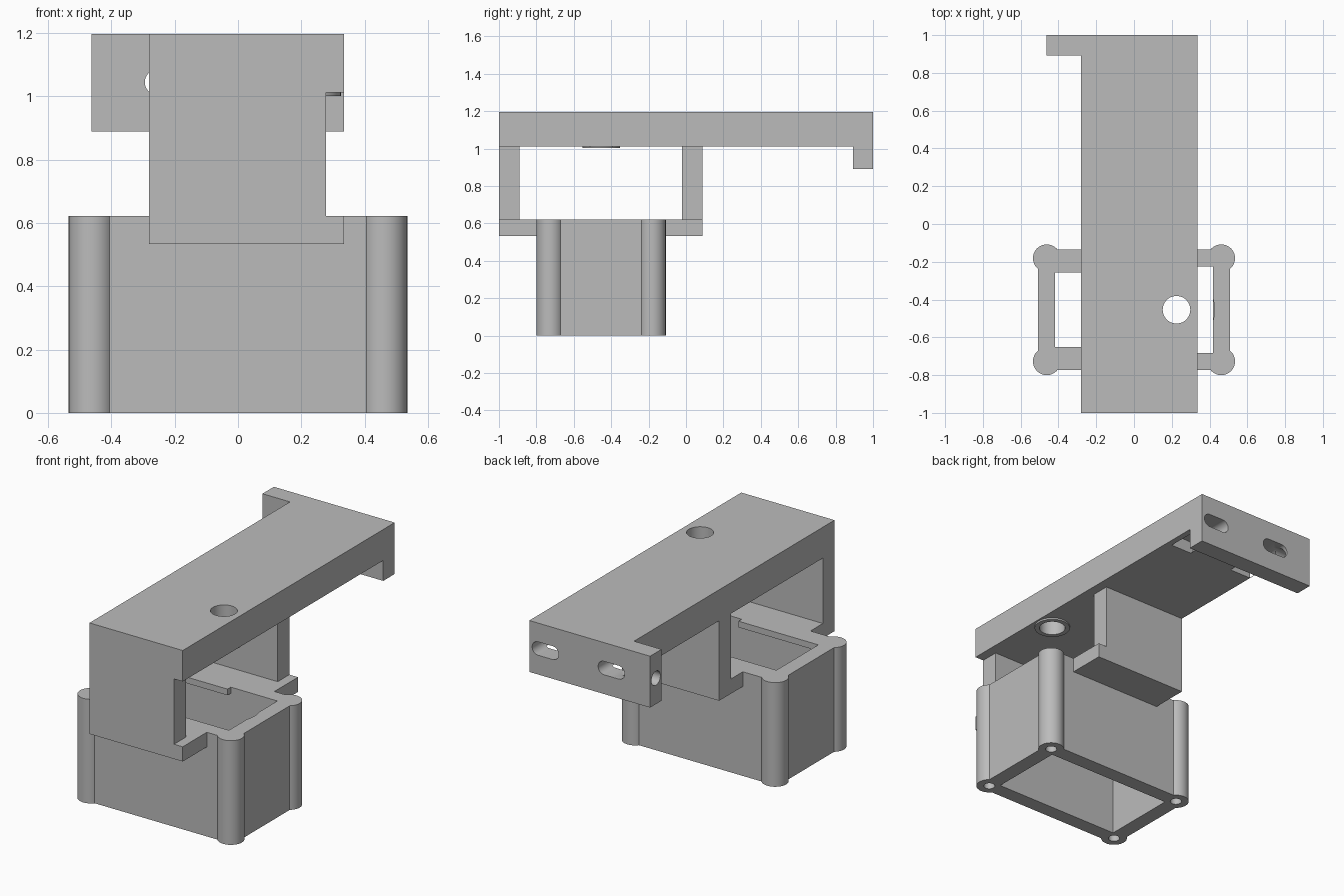
import bpy, bmesh
from math import pi
from mathutils import Matrix, Vector

cube = bpy.data.objects.get("Cube")
if cube:
    bpy.data.objects.remove(cube, do_unlink=True)

grey = bpy.data.materials.new("plain grey")
grey.use_nodes = True
colour = (0.5, 0.5, 0.5, 1)
grey.diffuse_color = colour
grey.node_tree.nodes["Principled BSDF"].inputs["Base Color"].default_value = colour


def make(name, bm):
    bmesh.ops.recalc_face_normals(bm, faces=bm.faces)
    mesh = bpy.data.meshes.new(name)
    bm.to_mesh(mesh)
    bm.free()
    mesh.materials.append(grey)
    ob = bpy.data.objects.new(name, mesh)
    bpy.context.collection.objects.link(ob)
    return ob


def block(name, x, y, z):
    bm = bmesh.new()
    bmesh.ops.create_cube(bm, size=1)
    for v in bm.verts:
        v.co = [(a + b) / 2 + c * (b - a) for (a, b), c in zip((x, y, z), v.co)]
    return make(name, bm)


def rod(name, start, end, r):
    start, end = Vector(start), Vector(end)
    axis = end - start
    turn = Vector((0, 0, 1)).rotation_difference(axis).to_matrix().to_4x4()
    bm = bmesh.new()
    bmesh.ops.create_cone(bm, cap_ends=True, segments=48, radius1=r, radius2=r,
                          depth=axis.length,
                          matrix=Matrix.Translation((start + end) / 2) @ turn)
    return make(name, bm)


def extrude_x(name, points, x0, x1):
    bm = bmesh.new()
    face = bm.faces.new([bm.verts.new((x0, y, z)) for y, z in points])
    new = bmesh.ops.extrude_face_region(bm, geom=[face])["geom"]
    verts = [g for g in new if isinstance(g, bmesh.types.BMVert)]
    bmesh.ops.translate(bm, verts=verts, vec=(x1 - x0, 0, 0))
    return make(name, bm)


def combine(target, tools, operation):
    for tool in tools:
        tool.hide_render = True
        mod = target.modifiers.new("combine", 'BOOLEAN')
        mod.operation, mod.solver, mod.object = operation, 'EXACT', tool
        bpy.context.view_layer.objects.active = target
        bpy.ops.object.modifier_apply(modifier=mod.name)
        bpy.data.objects.remove(tool, do_unlink=True)


def smooth(ob):
    bpy.ops.object.select_all(action='DESELECT')
    ob.select_set(True)
    bpy.context.view_layer.objects.active = ob
    bpy.ops.object.shade_smooth_by_angle(angle=pi / 6)


TOP, PLATE, MID = 0.622, 1.012, -0.454      # housing top, plate underside, housing centre y
corners = [(sx * 0.462, MID + sy * 0.273) for sx in (-1, 1) for sy in (-1, 1)]

# Open housing with round corner posts
housing = block("housing", (-0.508, 0.508), (-0.773, -0.135), (0, TOP))
combine(housing, [rod("post", (x, y, 0), (x, y, TOP), 0.073) for x, y in corners], 'UNION')

# Bracket: long plate, two legs and the feet that join the housing
outline = [(-1, 0.534), (-0.74, 0.534), (-0.74, TOP), (-0.89, TOP), (-0.89, PLATE),
           (-0.022, PLATE), (-0.022, TOP), (-0.16, TOP), (-0.16, 0.534), (0.088, 0.534),
           (0.088, PLATE), (0.892, PLATE), (0.892, 0.89), (1, 0.89), (1, 1.197), (-1, 1.197)]
bracket = extrude_x("bracket", outline, -0.281, 0.335)
combine(bracket, [block("flange_tab", (-0.463, -0.2), (0.892, 1), (0.89, 1.197))], 'UNION')
combine(bracket, [block("leg_relief", (0.278, 0.5), (-1.2, 0.3), (TOP, PLATE))], 'DIFFERENCE')

# Housing cavity, lips along its upper edges, and blind screw holes
combine(housing, [block("cavity", (-0.418, 0.418), (-0.683, -0.225), (-0.1, 0.8))], 'DIFFERENCE')
lips = [block("lip", (-0.44, 0.11), y, (0.585, TOP)) for y in ((-0.70, -0.652), (-0.256, -0.21))]
combine(housing, lips, 'UNION')
cuts = [rod("screw_hole", (x, y, -0.1), (x, y, 0.3), 0.032) for x, y in corners]
cuts.append(rod("clearance", (0.225, MID, 0.55), (0.225, MID, 0.8), 0.202))
combine(housing, cuts, 'DIFFERENCE')

# Mounting slots in the end flange
Z, R, HALF = 1.045, 0.04, 0.0475
for cx in (0.229, -0.207):
    slot = block("slot", (cx - HALF, cx + HALF), (0.69, 1.1), (Z - R, Z + R))
    ends = [rod("slot_end", (cx + s * HALF, 0.69, Z), (cx + s * HALF, 1.1, Z), R) for s in (-1, 1)]
    combine(slot, ends, 'UNION')
    combine(bracket, [slot], 'DIFFERENCE')
combine(bracket, [rod("side_hole", (-0.6, 0.945, Z), (-0.25, 0.945, Z), 0.042)], 'DIFFERENCE')

# Hole through the plate with a thin collar beneath
collar = rod("collar", (0.225, MID, PLATE - 0.01), (0.225, MID, PLATE + 0.03), 0.1)
combine(bracket, [collar], 'UNION')
combine(bracket, [rod("plate_hole", (0.225, MID, 0.9), (0.225, MID, 1.3), 0.073)], 'DIFFERENCE')

for part in (housing, bracket):
    smooth(part)
